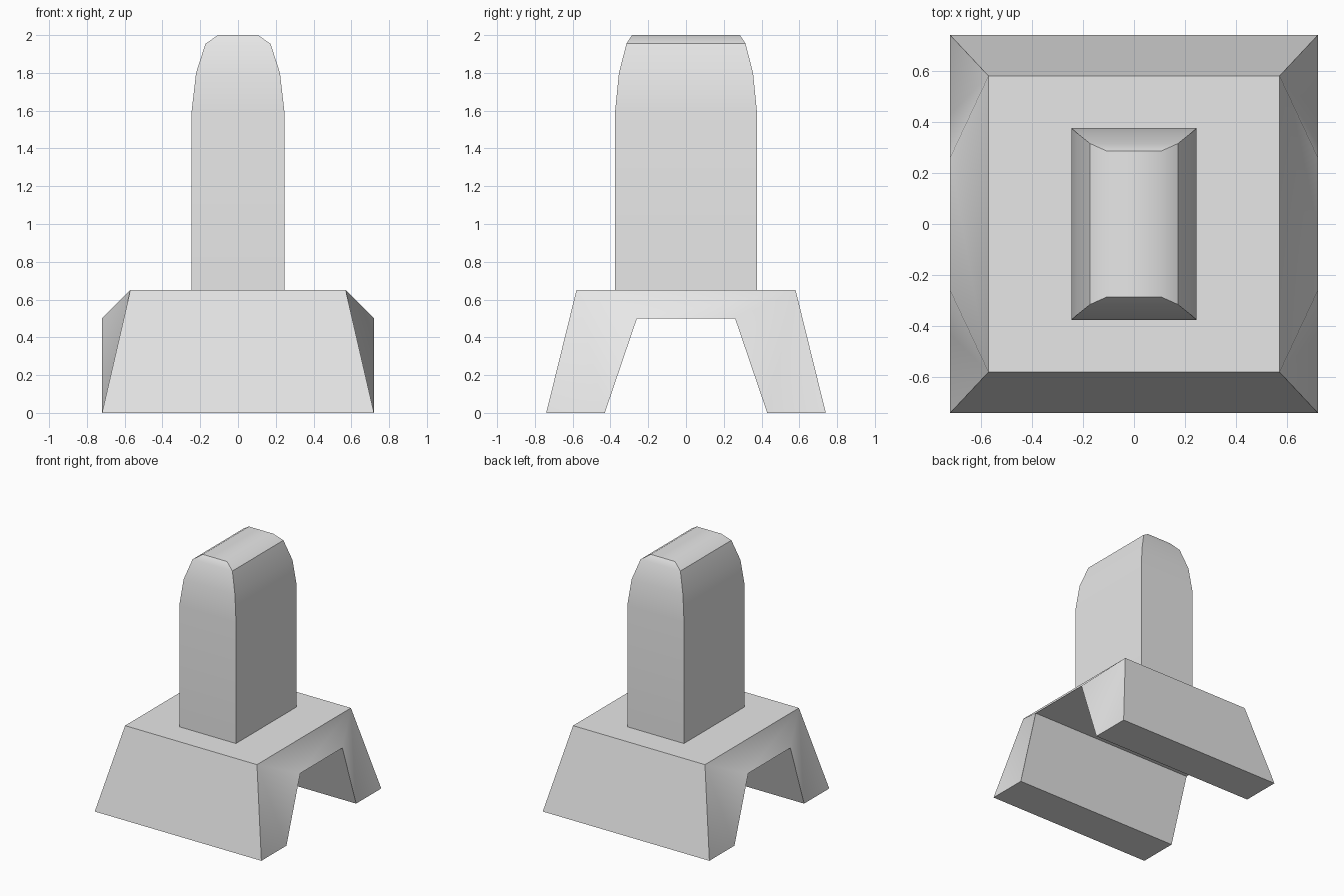
import bpy
import bmesh
import math

cube = bpy.data.objects.get("Cube")
if cube:
    bpy.data.objects.remove(cube, do_unlink=True)

grey = bpy.data.materials.new("light_grey")
grey.use_nodes = True
grey.diffuse_color = (0.8, 0.8, 0.8, 1)
grey.node_tree.nodes["Principled BSDF"].inputs["Base Color"].default_value = (0.8, 0.8, 0.8, 1)

CORNERS = [(-1, -1), (1, -1), (1, 1), (-1, 1)]


def ring(bm, x, y, z):
    """Four corner vertices of a rectangle, counter-clockwise from above."""
    return [bm.verts.new((sx * x, sy * y, z)) for sx, sy in CORNERS]


def finish(bm, name, angle):
    """Smooth shading with edges over the angle kept sharp."""
    bmesh.ops.recalc_face_normals(bm, faces=bm.faces[:])
    for face in bm.faces:
        face.smooth = True
    for edge in bm.edges:
        edge.smooth = edge.calc_face_angle(math.pi) < math.radians(angle)
    mesh = bpy.data.meshes.new(name)
    bm.to_mesh(mesh)
    bm.free()
    mesh.materials.append(grey)
    obj = bpy.data.objects.new(name, mesh)
    bpy.context.collection.objects.link(obj)


# Base: tapered block straddling a tapered channel that runs from side to side
bm = bmesh.new()
foot = ring(bm, 0.72, 0.74, 0)
inner = ring(bm, 0.72, 0.43, 0)
arch = ring(bm, 0.72, 0.26, 0.5)
top = ring(bm, 0.57, 0.58, 0.65)
bm.faces.new(top)
bm.faces.new(arch)
for a, b in ((0, 1), (2, 3)):
    # Outer wall, sole and channel wall of each leg
    for low, high in ((foot, top), (foot, inner), (inner, arch)):
        bm.faces.new((low[a], low[b], high[b], high[a]))
for a, b in ((1, 2), (3, 0)):
    # Side lintel and the two leg ends
    bm.faces.new((arch[a], arch[b], top[b], top[a]))
    for i in (a, b):
        bm.faces.new((foot[i], inner[i], top[i]))
        bm.faces.new((inner[i], arch[i], top[i]))
finish(bm, "base", 43.5)

# Stem: upright rectangular block with a rounded-off crown
bm = bmesh.new()
sections = [(0.245, 0.375, 0.65), (0.245, 0.375, 1.6), (0.222, 0.355, 1.8),
            (0.172, 0.315, 1.955), (0.105, 0.285, 2)]
rings = [ring(bm, *section) for section in sections]
for low, high in zip(rings, rings[1:]):
    for i in range(4):
        j = (i + 1) % 4
        bm.faces.new((low[i], low[j], high[j], high[i]))
bm.faces.new(rings[0])
bm.faces.new(rings[-1])
finish(bm, "stem", 36)
